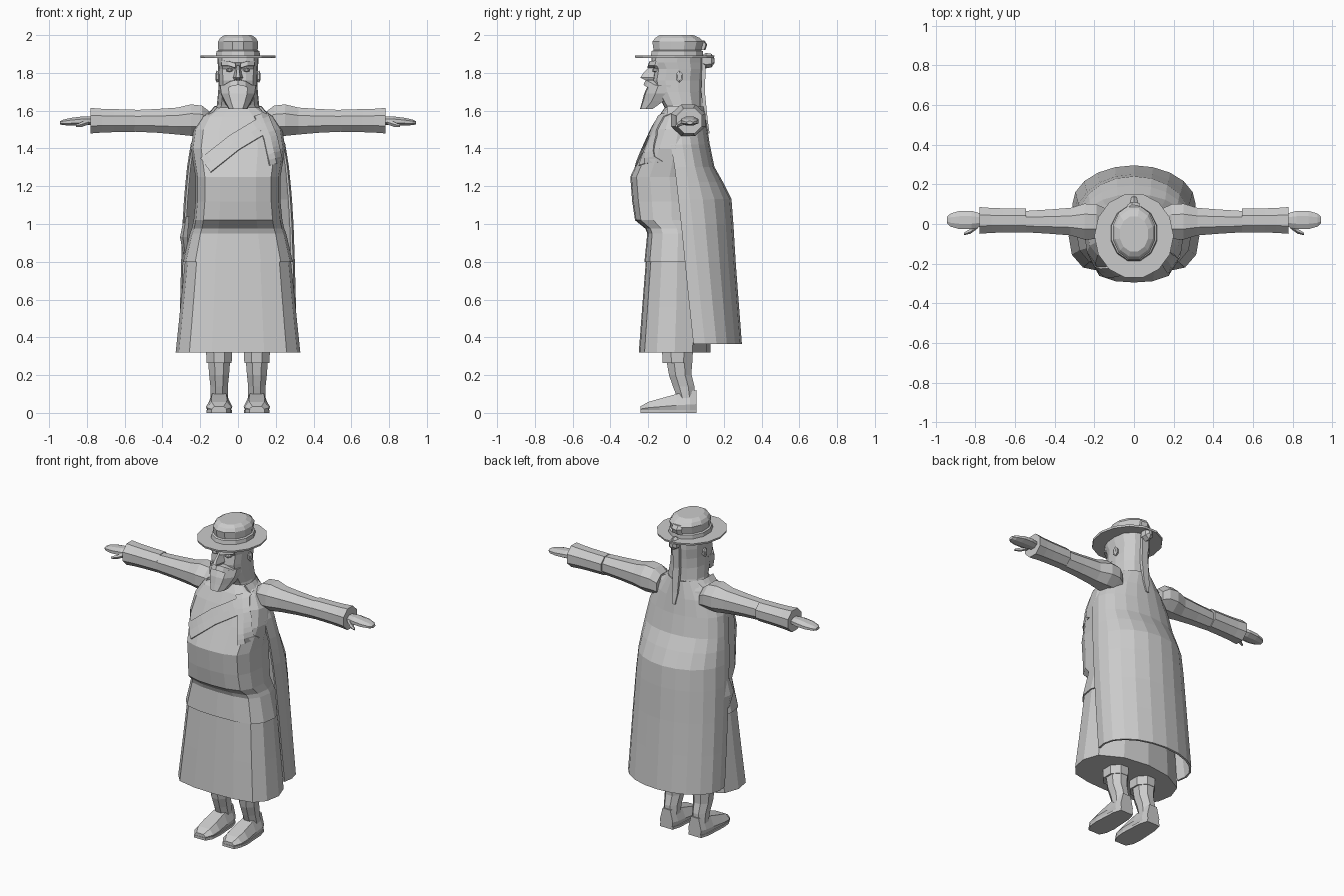
import bpy, bmesh, math
from mathutils import Vector

if "Cube" in bpy.data.objects:
    bpy.data.objects.remove(bpy.data.objects["Cube"])

mat = bpy.data.materials.new("plain grey")
mat.diffuse_color = (0.6, 0.6, 0.6, 1)
mat.use_nodes = True
mat.node_tree.nodes["Principled BSDF"].inputs["Base Color"].default_value = mat.diffuse_color


def make(name, rings, closed=True, caps=True, mirror=False):
    """Skin a list of point rings into a flat-shaded object."""
    bm = bmesh.new()
    vs = [[bm.verts.new(p) for p in r] for r in rings]
    n = len(rings[0])
    for a, b in zip(vs, vs[1:]):
        for i in range(n if closed else n - 1):
            j = (i + 1) % n
            bm.faces.new((a[i], a[j], b[j], b[i]))
    if caps and closed:
        bm.faces.new(vs[0][::-1])
        bm.faces.new(vs[-1])
    bmesh.ops.recalc_face_normals(bm, faces=bm.faces)
    me = bpy.data.meshes.new(name)
    bm.to_mesh(me)
    bm.free()
    me.materials.append(mat)
    ob = bpy.data.objects.new(name, me)
    bpy.context.collection.objects.link(ob)
    if mirror:
        ob.modifiers.new("mirror", 'MIRROR')
    return ob


# half cross-section from front centre to back centre, unit size
HALF = [(0, -1), (.42, -.97), (.78, -.84), (.95, -.5), (1, 0), (.9, .5), (.5, .88), (0, 1)]
SECTION = HALF + [(-x, y) for x, y in HALF[-2:0:-1]]


def body_ring(z, w, yf, yb):
    c, h = (yf + yb) / 2, (yb - yf) / 2
    return [(x * w, c + y * h, z) for x, y in SECTION]


def oval(n, c, rx, ry, axis='z', turn=0.5):
    """Polygon ring around a centre; axis is the ring's normal."""
    out = []
    for i in range(n):
        t = 2 * math.pi * (i + turn) / n
        a, b = rx * math.cos(t), ry * math.sin(t)
        d = {'z': (a, b, 0), 'x': (0, a, b), 'y': (a, 0, b)}[axis]
        out.append(Vector(c) + Vector(d))
    return out


# robe skirt and the jacket over it
make("robe_skirt", [body_ring(*r) for r in [
    (.32, .33, -.25, .13), (.56, .305, -.232, .13), (.81, .28, -.212, .12)]])
robe = make("jacket", [body_ring(*r) for r in [
    (.80, .29, -.22, .13), (.95, .255, -.205, .12), (.975, .245, -.215, .12),
    (1.02, .235, -.27, .12), (1.12, .225, -.285, .13), (1.25, .225, -.295, .12),
    (1.40, .25, -.225, .11), (1.50, .235, -.18, .10), (1.57, .19, -.145, .09),
    (1.62, .11, -.11, .085)]])

# cloak wrapped around the back, open at the front
rings = []
for z, w, ye, yb in [(.365, .305, .10, .29), (.6, .30, .075, .272), (.8, .295, .055, .257),
                     (1.0, .288, .035, .245), (1.13, .28, .02, .235), (1.22, .272, .01, .19),
                     (1.30, .264, 0, .145), (1.42, .245, -.02, .12), (1.52, .205, -.03, .105),
                     (1.62, .12, -.04, .09)]:
    arc = [(w * math.cos(t), ye + (yb - ye) * math.sin(t), z)
           for t in (math.pi * i / 10 for i in range(11))]
    e = (w * .97, ye - .06, z)
    rings.append([e] + arc + [(-e[0], e[1], z)])
cloak = make("cloak", rings, closed=False)
sol = cloak.modifiers.new("thickness", 'SOLIDIFY')
sol.thickness = .012
sol.offset = 0


def chest_band(name, centre, width, thick=.012):
    """Cloth strip projected onto the front of the jacket."""
    pts = []
    for a, b in zip(centre, centre[1:]):
        pts += [Vector(a).lerp(Vector(b), k / 5) for k in range(5)]
    pts.append(Vector(centre[-1]))
    d = (pts[-1] - pts[0]).normalized()
    side = Vector((-d.y, d.x)) * width / 2
    rows = [[(q.x, -.6, q.y) for q in (p - side, p, p + side)] for p in pts]
    ob = make(name, rows, closed=False)
    sw = ob.modifiers.new("fit", 'SHRINKWRAP')
    sw.target = robe
    sw.wrap_method = 'PROJECT'
    sw.use_project_y = True
    sw.use_positive_direction = True
    sw.use_negative_direction = False
    sw.offset = .004
    s = ob.modifiers.new("thickness", 'SOLIDIFY')
    s.thickness = thick
    s.offset = 0


chest_band("chest_sash", [(.13, 1.52), (-.02, 1.43), (-.17, 1.31)], .09)
chest_band("lapel", [(.12, 1.58), (.17, 1.46), (.2, 1.32)], .07)

# fold of cloth at the hip
make("hip_fold", [oval(5, (-.275, .0, .84), .015, .04), oval(5, (-.285, -.01, .93), .022, .06),
                  oval(5, (-.27, 0, 1.04), .015, .035)])

# arms: sleeve, cuff, hand, thumb
make("upper_sleeve", [oval(8, (x, .012, z), ry, rz, 'x') for x, ry, rz, z in [
    (.15, .075, .07, 1.53), (.19, .095, .085, 1.548), (.25, .098, .09, 1.55), (.32, .075, .077, 1.545),
    (.43, .066, .068, 1.546), (.55, .058, .062, 1.546)]], mirror=True)
make("forearm_sleeve", [oval(8, (x, .018, 1.547), ry, rz, 'x') for x, ry, rz in [
    (.545, .066, .064), (.66, .066, .066), (.72, .068, .068), (.78, .073, .073)]], mirror=True)
make("hand", [oval(8, (x, .02, z), ry, rz, 'x') for x, ry, rz, z in [
    (.76, .032, .022, 1.547), (.82, .05, .026, 1.546), (.88, .05, .022, 1.542),
    (.925, .036, .016, 1.538), (.943, .018, .009, 1.536)]], mirror=True)
make("thumb", [oval(5, c, r, r, 'x') for c, r in [
    ((.79, -.01, 1.54), .014), ((.825, -.035, 1.528), .014), ((.858, -.05, 1.52), .007)]], mirror=True)

# legs: trouser hem, shin, shoe and sole
make("trouser_hem", [oval(8, (.1, -.045, .265), .072, .085), oval(8, (.1, -.045, .36), .076, .09)],
     mirror=True)
make("shin", [oval(8, (.1, y, z), rx, ry) for z, y, rx, ry in [
    (.08, .0, .05, .05), (.14, -.012, .05, .062), (.2, -.03, .057, .065), (.30, -.038, .065, .075)]],
    mirror=True)
make("shoe", [[(.1 + sx * w, y, z) for sx, z in
               [(-.9, .015), (.9, .015), (1, .3 * h + .01), (.6, h), (-.6, h), (-1, .3 * h + .01)]]
              for y, w, h in [(.055, .045, .12), (.02, .058, .115), (-.05, .062, .10),
                              (-.14, .07, .075), (-.2, .066, .058), (-.24, .04, .035)]], mirror=True)
make("sole", [[(.1 + sx * w, y, z) for sx, z in [(-1, 0), (1, 0), (1, .016), (-1, .016)]]
              for y, w in [(.055, .045), (0, .06), (-.14, .068), (-.2, .062), (-.242, .04)]], mirror=True)

# head with hair falling to the shoulders
make("head", [body_ring(*r) for r in [
    (1.55, .14, -.08, .09), (1.63, .112, -.12, .082), (1.70, .105, -.16, .082),
    (1.76, .102, -.175, .085), (1.82, .105, -.165, .09), (1.855, .108, -.185, .09),
    (1.89, .11, -.18, .09)]])
make("hair_tail", [oval(4, (0, y, z), w, .014) for z, y, w in [
    (1.48, .115, .012), (1.55, .105, .028), (1.7, .09, .032), (1.87, .095, .03)]])
make("ear", [oval(6, (x, -.035, 1.78), r, r * 1.6, 'x') for x, r in [(.095, .014), (.113, .02), (.118, .012)]],
     mirror=True)


def tri_ring(z, w, yf, yb):
    return [(-w, yb, z), (-w * .35, yf, z), (w * .35, yf, z), (w, yb, z)]


# face details
make("nose", [tri_ring(*r) for r in [(1.757, .024, -.205, -.15), (1.775, .03, -.242, -.15),
                                     (1.80, .022, -.225, -.15), (1.84, .014, -.185, -.15)]])
make("brow", [[(x, -.15, z - .014), (x, y, z - .012), (x, y + .006, z + .012), (x, -.15, z + .016)]
              for x, y, z in [(.012, -.205, 1.838), (.05, -.198, 1.85), (.088, -.165, 1.85)]], mirror=True)
make("eye", [oval(6, (.045, y, 1.815), r, r * .5, 'y') for y, r in [(-.15, .022), (-.172, .02), (-.178, .01)]],
     mirror=True)
make("moustache", [[(x, -.13, z - .012), (x, y, z - .014), (x, y + .012, z + .014), (x, -.13, z + .016)]
                   for x, y, z in [(0, -.225, 1.75), (.04, -.212, 1.742), (.085, -.165, 1.715)]], mirror=True)
make("beard", [[(sx * w, yb + (yf - yb) * k, z) for sx, k in
                [(-1, 0), (-.92, .55), (-.5, .95), (0, 1), (.5, .95), (.92, .55), (1, 0)]]
               for z, w, yf, yb in [(1.61, .05, -.243, -.175), (1.65, .075, -.232, -.12),
                                    (1.69, .096, -.222, -.09), (1.735, .102, -.20, -.08)]])

# hat: brim, crown with band, knot at the back
make("hat_brim", [oval(14, (0, -.06, z), r, r * 1.08, 'z', 0) for z, r in [(1.88, .198), (1.892, .2)]])
make("hat_crown", [oval(12, (0, y, z), rx, ry) for z, y, rx, ry in [
    (1.885, -.048, .122, .145), (1.915, -.046, .118, .14), (1.92, -.046, .108, .13),
    (1.965, -.043, .11, .14), (1.985, -.045, .098, .122), (2.0, -.05, .074, .092)]])
make("hat_knot", [oval(6, (0, y, 1.865), r, r * 1.2, 'y') for y, r in [
    (.08, .02), (.105, .034), (.135, .03), (.15, .012)]])
make("hat_bow", [oval(5, (0, y, z), .035, .018) for y, z in [(.085, 1.92), (.095, 1.95), (.08, 1.972)]])
